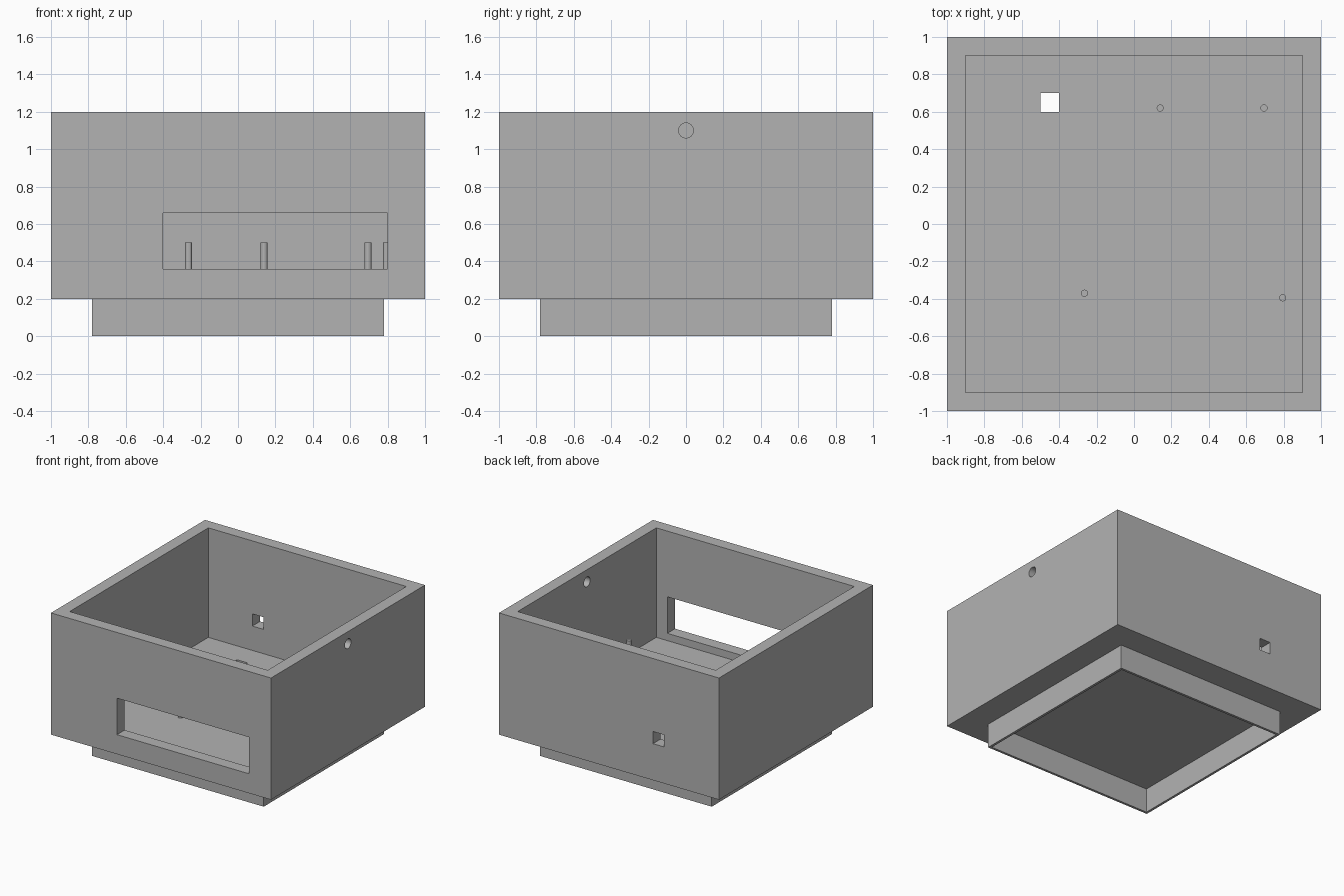
import bpy
import math

old = bpy.data.objects.get("Cube")
if old:
    bpy.data.objects.remove(old, do_unlink=True)

grey = bpy.data.materials.new("plain_grey")
grey.use_nodes = True
colour = (0.45, 0.45, 0.45, 1)
grey.diffuse_color = colour
grey.node_tree.nodes["Principled BSDF"].inputs["Base Color"].default_value = colour


def box(name, low, high):
    """Box between two opposite corners."""
    centre = [(a + b) / 2 for a, b in zip(low, high)]
    bpy.ops.mesh.primitive_cube_add(size=1, location=centre)
    ob = bpy.context.object
    ob.name = name
    ob.scale = [b - a for a, b in zip(low, high)]
    bpy.ops.object.transform_apply(location=False, rotation=False, scale=True)
    ob.data.materials.append(grey)
    return ob


def cylinder(name, centre, radius, length, sides, rotation=(0, 0, 0)):
    bpy.ops.mesh.primitive_cylinder_add(vertices=sides, radius=radius, depth=length,
                                        location=centre, rotation=rotation)
    ob = bpy.context.object
    ob.name = name
    ob.data.materials.append(grey)
    return ob


def cut(target, cutter):
    """Subtract the cutter from the target and discard it."""
    cutter.hide_render = True
    mod = target.modifiers.new("cut", "BOOLEAN")
    mod.operation = "DIFFERENCE"
    mod.solver = "EXACT"
    mod.object = cutter
    bpy.ops.object.select_all(action="DESELECT")
    target.select_set(True)
    bpy.context.view_layer.objects.active = target
    bpy.ops.object.modifier_apply(modifier=mod.name)
    bpy.data.objects.remove(cutter, do_unlink=True)


# Open-topped case with thick walls and floor
case = box("case", (-1, -1, 0.2), (1, 1, 1.2))
cut(case, box("cavity_cutter", (-0.9, -0.9, 0.3), (0.9, 0.9, 1.4)))

# Front window, back cable opening, floor cable opening, round side hole
cut(case, box("window_cutter", (-0.4, -1.1, 0.36), (0.8, -0.85, 0.66)))
cut(case, box("back_opening_cutter", (-0.5, 0.85, 0.5), (-0.4, 1.1, 0.6)))
cut(case, box("floor_opening_cutter", (-0.5, 0.6, 0.1), (-0.4, 0.7, 0.35)))
cut(case, cylinder("side_hole_cutter", (0.95, 0, 1.1), 0.04, 0.3, 32,
                   (0, math.pi / 2, 0)))

# Thin skirt under the case
skirt = box("base_skirt", (-0.78, -0.78, 0), (0.78, 0.78, 0.2))
cut(skirt, box("skirt_cutter", (-0.76, -0.76, -0.1), (0.76, 0.76, 0.3)))

# Mounting pins on the floor
pins = [(-0.265, -0.37), (0.795, -0.395), (0.14, 0.62), (0.695, 0.62)]
for i, (x, y) in enumerate(pins):
    cylinder(f"mounting_pin_{i + 1}", (x, y, 0.4), 0.019, 0.2, 16)
